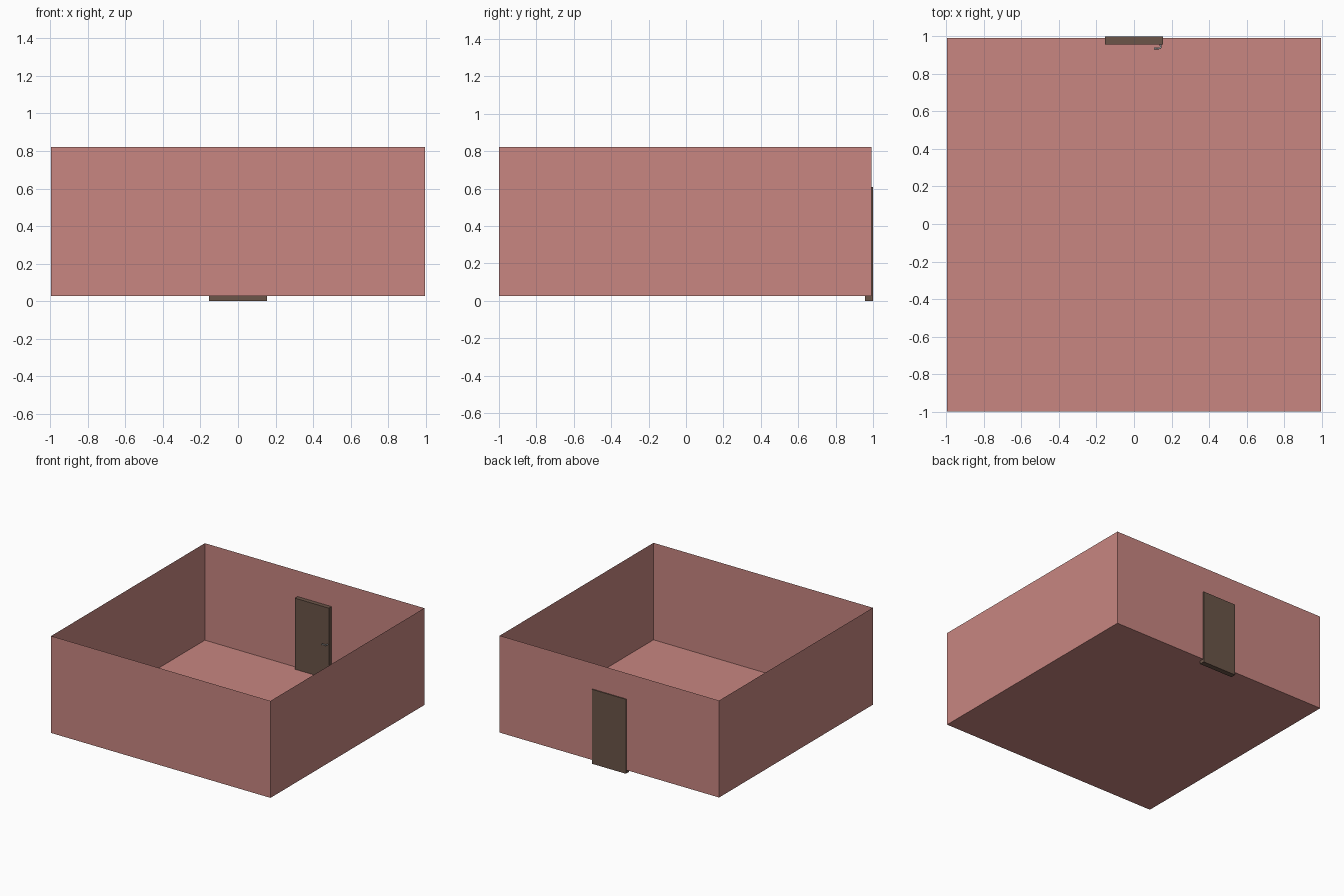
import bpy, bmesh
from mathutils import Vector

if "Cube" in bpy.data.objects:
    bpy.data.objects.remove(bpy.data.objects["Cube"])


def material(name, color):
    m = bpy.data.materials.new(name)
    m.diffuse_color = (*color, 1)
    m.use_nodes = True
    m.node_tree.nodes["Principled BSDF"].inputs["Base Color"].default_value = m.diffuse_color
    return m


def box(name, lo, hi, mat, open_top=False):
    lo, hi = Vector(lo), Vector(hi)
    bm = bmesh.new()
    bmesh.ops.create_cube(bm, size=1)
    for v in bm.verts:
        v.co = (lo + hi) / 2 + v.co * (hi - lo)
    if open_top:
        bm.normal_update()
        top = [f for f in bm.faces if f.normal.z > 0.5]
        bmesh.ops.delete(bm, geom=top, context='FACES_ONLY')
    mesh = bpy.data.meshes.new(name)
    bm.to_mesh(mesh)
    bm.free()
    mesh.materials.append(mat)
    obj = bpy.data.objects.new(name, mesh)
    bpy.context.collection.objects.link(obj)
    return obj


pink = material("pink_plaster", (0.58, 0.24, 0.22))
brown = material("brown_wood", (0.145, 0.09, 0.065))
metal = material("handle_metal", (0.5, 0.5, 0.5))

# Room: thin-walled shell with floor and no ceiling
box("room_shell", (-0.995, -1.0, 0.027), (0.995, 0.992, 0.822), pink, open_top=True)

# Door slab passing through the back wall
box("door", (-0.154, 0.957, 0.0), (0.154, 1.0, 0.61), brown)

# Lever handle: stem out of the door, bending to the left
curve = bpy.data.curves.new("door_handle", 'CURVE')
curve.dimensions = '3D'
curve.bevel_depth = 0.005
curve.bevel_resolution = 2
curve.use_fill_caps = True
path = [(0.142, 0.958), (0.142, 0.942), (0.138, 0.937), (0.132, 0.936), (0.106, 0.936)]
spline = curve.splines.new('POLY')
spline.points.add(len(path) - 1)
for p, (x, y) in zip(spline.points, path):
    p.co = (x, y, 0.31, 1)
curve.materials.append(metal)
handle = bpy.data.objects.new("door_handle", curve)
bpy.context.collection.objects.link(handle)
